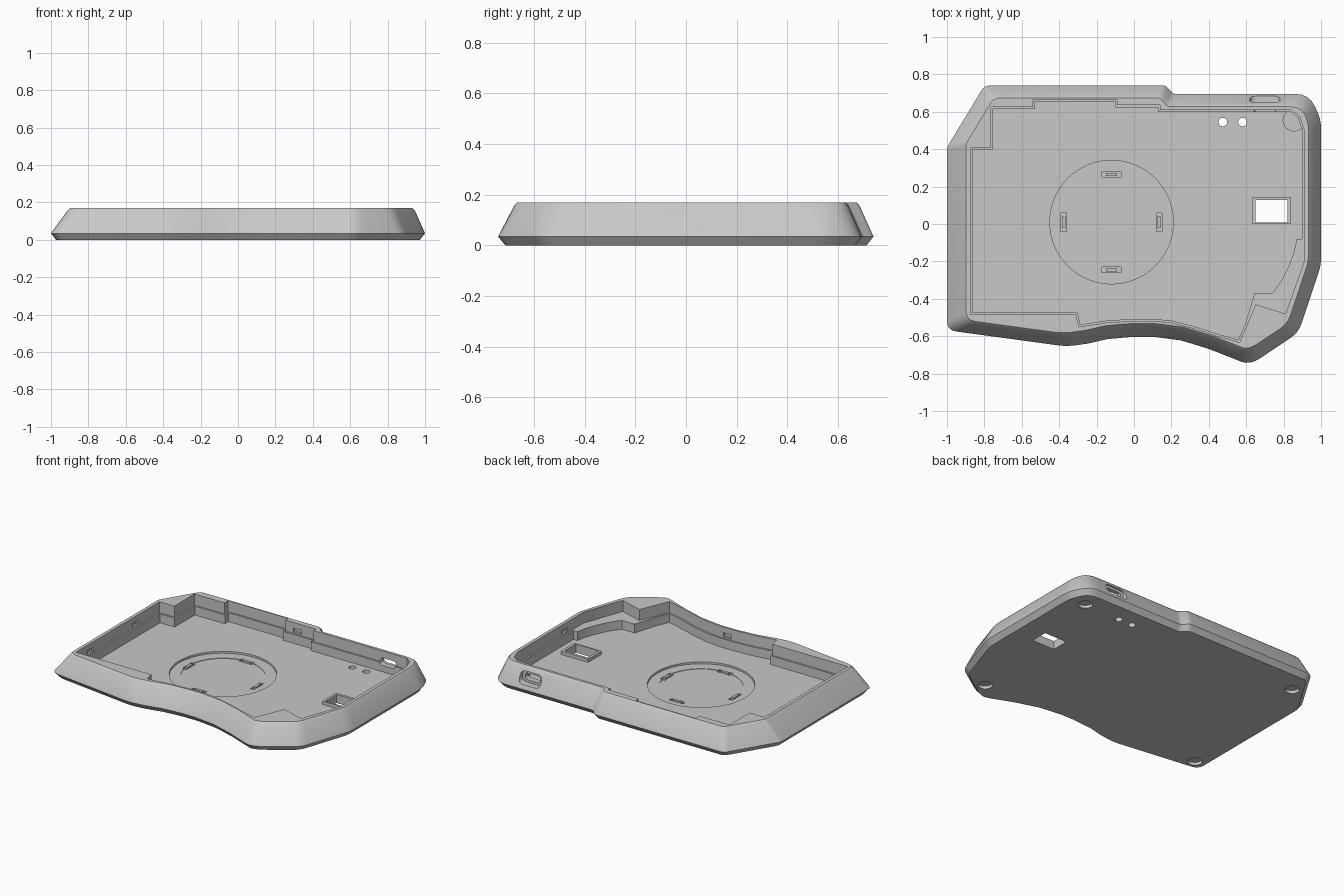
import bpy, bmesh, math
from mathutils import Vector

if "Cube" in bpy.data.objects:
    bpy.data.objects.remove(bpy.data.objects["Cube"])

grey = bpy.data.materials.new("plain grey")
grey.diffuse_color = (0.58, 0.58, 0.58, 1)
grey.use_nodes = True
grey.node_tree.nodes["Principled BSDF"].inputs["Base Color"].default_value = grey.diffuse_color


def offset(pts, dists):
    """Move every edge of a CCW polygon inwards by its own distance."""
    out, n = [], len(pts)
    for i in range(n):
        p, a, b = Vector(pts[i]), Vector(pts[i - 1]), Vector(pts[(i + 1) % n])
        e1, e2 = (p - a).normalized(), (b - p).normalized()
        n1, n2 = Vector((-e1.y, e1.x)), Vector((-e2.y, e2.x))
        d1, d2 = dists[i - 1], dists[i]
        det = n1.x * n2.y - n1.y * n2.x
        if abs(det) < 0.05:
            v = (n1 + n2).normalized() * (d1 + d2) / 2
        else:
            v = Vector((d1 * n2.y - d2 * n1.y, n1.x * d2 - n2.x * d1)) / det
        out.append(tuple(p + v))
    return out


def fillet(pts, trims, seg=4):
    """Round each corner with a small curve of at most the given trim length."""
    out, n = [], len(pts)
    for i in range(n):
        p, a, b = Vector(pts[i]), Vector(pts[i - 1]), Vector(pts[(i + 1) % n])
        if trims[i] == 0:
            out.append(tuple(p))
            continue
        t1, t2 = min(trims[i], (a - p).length * .47), min(trims[i], (b - p).length * .47)
        s = p + (a - p).normalized() * t1
        e = p + (b - p).normalized() * t2
        for k in range(seg + 1):
            t = k / seg
            out.append(tuple(s * (1 - t) ** 2 + p * 2 * t * (1 - t) + e * t * t))
    return out


def loft(name, rings, upright=False):
    """Closed solid through (outline, z) rings; upright turns z into depth along y."""
    bm = bmesh.new()
    loops = [[bm.verts.new((x, z, y) if upright else (x, y, z)) for x, y in pts]
             for pts, z in rings]
    bm.faces.new(loops[0])
    bm.faces.new(loops[-1])
    for lo, hi in zip(loops, loops[1:]):
        n = len(lo)
        for i in range(n):
            j = (i + 1) % n
            bm.faces.new((lo[i], lo[j], hi[j], hi[i]))
    bmesh.ops.recalc_face_normals(bm, faces=bm.faces)
    me = bpy.data.meshes.new(name)
    bm.to_mesh(me)
    bm.free()
    me.materials.append(grey)
    ob = bpy.data.objects.new(name, me)
    bpy.context.collection.objects.link(ob)
    return ob


def prism(name, pts, a, b, upright=False):
    return loft(name, [(pts, a), (pts, b)], upright)


def circle(x, y, r, n=48):
    return [(x + r * math.cos(2 * math.pi * i / n), y + r * math.sin(2 * math.pi * i / n))
            for i in range(n)]


def rect(x, y, w, h):
    return [(x - w / 2, y - h / 2), (x + w / 2, y - h / 2),
            (x + w / 2, y + h / 2), (x - w / 2, y + h / 2)]


def slot(x, y, w, h):
    return fillet(rect(x, y, w, h), [h * 0.46] * 4, 6)


def combine(target, tool, op='DIFFERENCE'):
    m = target.modifiers.new("bool", 'BOOLEAN')
    m.operation, m.solver, m.object = op, 'EXACT', tool
    bpy.context.view_layer.objects.active = target
    bpy.ops.object.modifier_apply(modifier=m.name)
    bpy.data.objects.remove(tool, do_unlink=True)


# Outer outline: x, y, corner trim, inward slope of the following wall
outline = [
    (-1, -.568, .05, .055), (-.36, -.655, .05, .06), (-.25, -.64, 0, .06),
    (-.14, -.615, 0, .06), (0, -.603, 0, .06), (.1, -.603, 0, .06),
    (.25, -.622, 0, .06), (.4, -.668, 0, .06), (.52, -.715, 0, .06),
    (.62, -.755, .07, .06), (.88, -.58, .05, .058), (1, -.22, .04, .055),
    (1, .56, .05, .055), (.935, .695, .07, .055), (.21, .695, .015, .055),
    (.17, .74, .015, .055), (-.8, .74, .03, .065), (-1, .41, .02, .09)]
base = [(p[0], p[1]) for p in outline]
trims = [p[2] for p in outline]
slopes = [p[3] for p in outline]


def ring(dists):
    return fillet(offset(base, dists), trims)


# Shell body: undercut bottom, wide belt, sloped walls, chamfered rim
shell = loft("case_shell", [
    (ring([.027] * len(base)), 0), (fillet(base, trims), .035),
    (ring(slopes), .158), (ring([s + .012 for s in slopes]), .17)])

# Two-level cavity with a narrow ledge halfway up
FLOOR, LEDGE = .035, .095
cavity = [
    (-.875, -.485), (-.31, -.485), (-.295, -.55), (-.15, -.528), (0, -.518), (.1, -.518),
    (.2, -.528), (.32, -.558), (.45, -.6), (.565, -.632), (.65, -.43), (.81, -.48),
    (.91, -.2), (.91, .5), (.885, .575), (.84, .61), (.14, .61), (.14, .635),
    (-.09, .635), (-.09, .665), (-.54, .665), (-.54, .625), (-.765, .625),
    (-.765, .41), (-.875, .41)]
combine(shell, prism("upper_cavity", cavity, LEDGE, .3))
combine(shell, prism("lower_cavity", offset(cavity, [.011] * len(cavity)), FLOOR, LEDGE + .02))

# Corner shelf, window frame and boss over a foot
shelf = [(.56, -.645), (.645, -.37), (.74, -.37), (.79, -.3), (.83, -.22), (.855, -.15),
         (.87, -.08), (.925, -.08), (.925, -.2), (.83, -.53)]
combine(shell, prism("shelf", shelf[::-1], .02, .0951), 'UNION')
combine(shell, prism("window_frame", rect(.735, .072, .205, .145), .02, .058), 'UNION')
combine(shell, prism("foot_boss", circle(.855, .555, .06), .02, .06), 'UNION')

# Window and two round holes through the floor
combine(shell, prism("window", rect(.735, .068, .17, .118), -.1, .2))
for x in (.475, .58):
    combine(shell, prism("round_hole", circle(x, .545, .023, 24), -.1, .1))

# Round recess with a slightly deeper disc and four clip pockets
CX, CY = -.12, .01
combine(shell, prism("round_recess", circle(CX, CY, .33, 96), .022, .1))
combine(shell, prism("inner_recess", circle(CX, CY, .26, 96), .019, .1))
for k in range(4):
    a = k * math.pi / 2
    x, y = CX + .255 * math.cos(a), CY + .255 * math.sin(a)
    w, h = (.03, .1) if k % 2 == 0 else (.1, .03)
    combine(shell, prism("clip_pocket", rect(x, y, w, h), .01, .1))
    prism("clip_%d" % (k + 1), rect(x, y, w * .6, h * .6), .009, .026)

# Shallow foot recesses underneath
for x, y in ((.855, .555), (.69, -.6), (-.79, .57), (-.9, -.49)):
    combine(shell, prism("foot_recess", circle(x, y, .045, 32), -.1, .02))

# Rounded port opening in the back wall
combine(shell, prism("port_recess", slot(.7, .1, .16, .078), .638, .9, True))
combine(shell, prism("port_hole", slot(.7, .1, .115, .045), .5, .9, True))

# Snap pockets in the inner walls: x, y, width, depth
for x, y, w, h in ((-.875, -.33, .03, .06), (-.875, .15, .03, .06), (.91, .0, .03, .06),
                   (0, .635, .06, .03), (.05, -.518, .06, .03)):
    combine(shell, prism("snap_pocket", rect(x, y, w, h), .105, .132))

# Smooth the rounded corners, keep the creases sharp
bpy.ops.object.select_all(action='DESELECT')
shell.select_set(True)
bpy.context.view_layer.objects.active = shell
bpy.ops.object.shade_smooth_by_angle(angle=math.radians(25))
